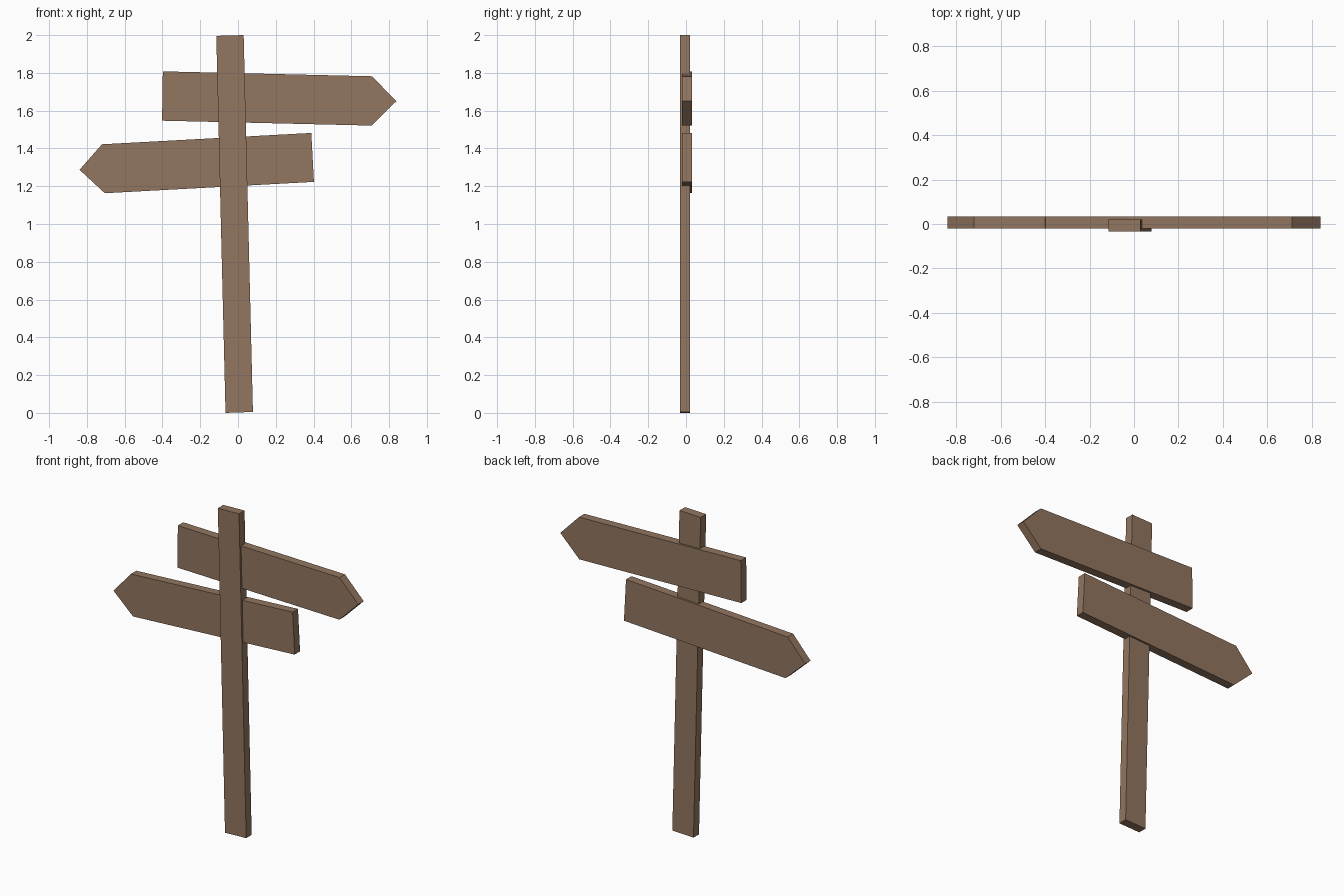
import bpy, bmesh

if "Cube" in bpy.data.objects:
    bpy.data.objects.remove(bpy.data.objects["Cube"])

wood = bpy.data.materials.new("brown_wood")
wood.diffuse_color = (0.29, 0.18, 0.115, 1)
wood.use_nodes = True
wood.node_tree.nodes["Principled BSDF"].inputs["Base Color"].default_value = wood.diffuse_color


def plank(name, outline, y_front, y_back):
    """Extrude an (x, z) outline from y_front to y_back."""
    bm = bmesh.new()
    face = bm.faces.new([bm.verts.new((x, y_front, z)) for x, z in outline])
    ext = bmesh.ops.extrude_face_region(bm, geom=[face])
    moved = [v for v in ext["geom"] if isinstance(v, bmesh.types.BMVert)]
    bmesh.ops.translate(bm, verts=moved, vec=(0, y_back - y_front, 0))
    bmesh.ops.recalc_face_normals(bm, faces=bm.faces)
    mesh = bpy.data.meshes.new(name)
    bm.to_mesh(mesh)
    bm.free()
    mesh.materials.append(wood)
    obj = bpy.data.objects.new(name, mesh)
    bpy.context.collection.objects.link(obj)
    return obj


# Slightly leaning post
plank("post", [(-0.066, 0.0), (0.079, 0.005), (0.03, 2.0), (-0.115, 1.996)],
      -0.033, 0.021)

# Arrow boards fixed behind the post
plank("upper_arrow_board",
      [(-0.402, 1.547), (0.708, 1.521), (0.838, 1.65), (0.71, 1.782), (-0.398, 1.808)],
      -0.02, 0.033)
plank("lower_arrow_board",
      [(0.402, 1.223), (0.388, 1.482), (-0.72, 1.422), (-0.839, 1.287), (-0.705, 1.163)],
      -0.02, 0.033)
